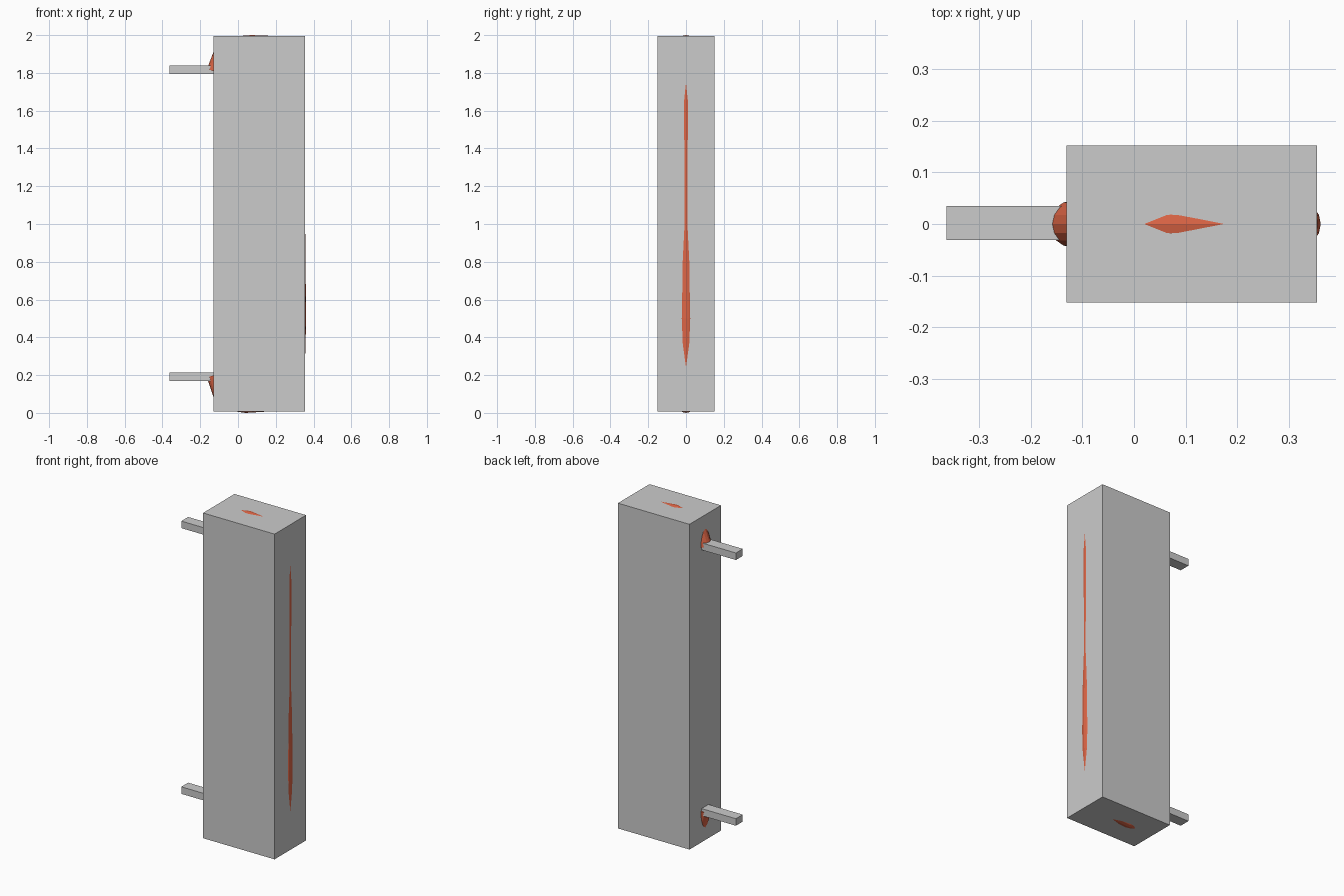
import bpy, bmesh, math
from mathutils import Vector

if "Cube" in bpy.data.objects:
    bpy.data.objects.remove(bpy.data.objects["Cube"])


def box(name, lo, hi):
    lo, hi = Vector(lo), Vector(hi)
    bm = bmesh.new()
    bmesh.ops.create_cube(bm, size=1)
    for v in bm.verts:
        v.co = Vector([c * s for c, s in zip(v.co, hi - lo)]) + (lo + hi) / 2
    return finish(name, bm)


def finish(name, bm):
    bmesh.ops.recalc_face_normals(bm, faces=bm.faces)
    mesh = bpy.data.meshes.new(name)
    bm.to_mesh(mesh)
    bm.free()
    ob = bpy.data.objects.new(name, mesh)
    bpy.context.collection.objects.link(ob)
    return ob


def tube(name, outline, r, sides):
    """Round tube whose outermost edge follows an (x, z) outline."""
    pts = [Vector((x, 0, z)) for x, z in outline]
    bm = bmesh.new()
    rings = []
    for i, p in enumerate(pts):
        t = (pts[min(i + 1, len(pts) - 1)] - pts[max(i - 1, 0)]).normalized()
        n = Vector((-t.z, 0, t.x))
        ring = []
        for k in range(sides):
            a = 2 * math.pi * k / sides
            ring.append(bm.verts.new(p - n * r + r * (math.cos(a) * n + math.sin(a) * Vector((0, 1, 0)))))
        rings.append(ring)
    for a, b in zip(rings, rings[1:]):
        for k in range(sides):
            j = (k + 1) % sides
            bm.faces.new((a[k], a[j], b[j], b[k]))
    bm.faces.new(rings[0])
    bm.faces.new(rings[-1])
    return finish(name, bm)


# Block enclosing the grip
box("main_block", (-0.13, -0.152, 0.007), (0.354, 0.152, 1.996))

# Mounting bars at the back of the block
for name, z in (("lower_bar", 0.17), ("upper_bar", 1.795)):
    box(name, (-0.362, -0.031, z), (-0.10, 0.035, z + 0.043))

# Bowed grip, mostly buried in the block
grip = tube("curved_grip", [
    (-0.163, 1.82), (-0.157, 1.84), (-0.13, 1.91), (-0.06, 1.975), (0.02, 1.996),
    (0.07, 2.0), (0.20, 1.995), (0.30, 1.91), (0.354, 1.75), (0.356, 1.65),
    (0.3555, 1.0), (0.359, 0.65), (0.361, 0.5), (0.354, 0.24), (0.29, 0.08),
    (0.17, 0.008), (0.04, 0.0), (-0.01, 0.007), (-0.07, 0.03), (-0.13, 0.085),
    (-0.157, 0.165), (-0.163, 0.19)], 0.045, 16)
mat = bpy.data.materials.new("orange")
mat.diffuse_color = (0.72, 0.13, 0.06, 1)
mat.use_nodes = True
mat.node_tree.nodes["Principled BSDF"].inputs["Base Color"].default_value = mat.diffuse_color
grip.data.materials.append(mat)
